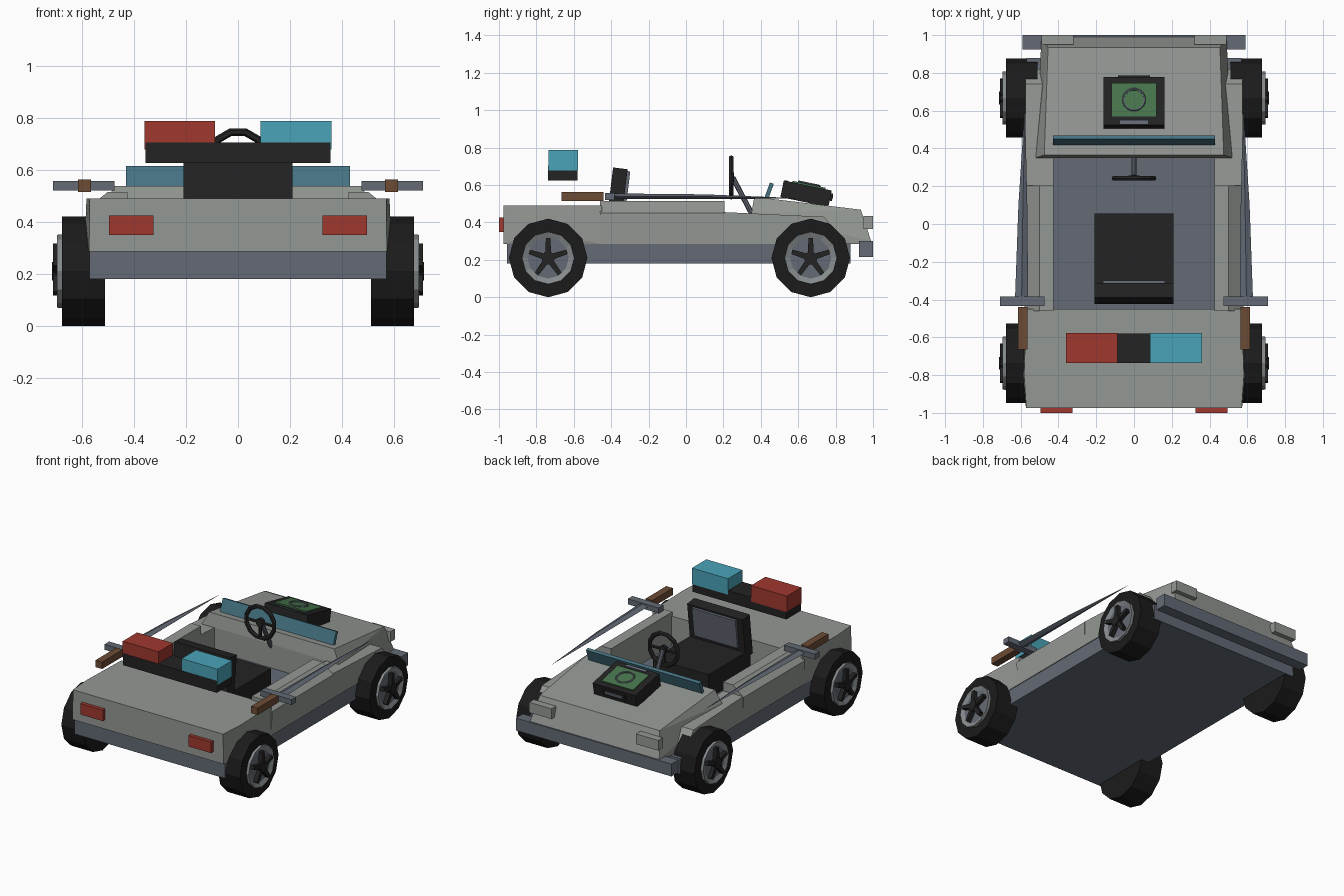
import bpy, bmesh, math
from mathutils import Vector, Matrix

if "Cube" in bpy.data.objects:
    bpy.data.objects.remove(bpy.data.objects["Cube"])


def material(name, hexcode):
    rgb = [int(hexcode[i:i + 2], 16) / 255 for i in (0, 2, 4)]
    m = bpy.data.materials.new(name)
    m.diffuse_color = [c / 12.92 if c < 0.04 else ((c + 0.055) / 1.055) ** 2.4 for c in rgb] + [1]
    m.use_nodes = True
    m.node_tree.nodes["Principled BSDF"].inputs["Base Color"].default_value = m.diffuse_color
    return m


BODY = material("body grey", "949893")
TRIM = material("blue grey", "636A75")
RED = material("red", "A0382F")
CYAN = material("light blue", "4AA3B8")
BLACK = material("black", "232323")
TYRE = material("tyre black", "1B1B1B")
GREEN = material("green", "47754D")
BROWN = material("brown", "6D4B35")
GLASS = material("glass blue", "457282")
RIM = material("rim grey", "868B8D")


def finish(name, bm, *mats):
    bmesh.ops.recalc_face_normals(bm, faces=bm.faces)
    me = bpy.data.meshes.new(name)
    bm.to_mesh(me)
    bm.free()
    for m in mats:
        me.materials.append(m)
    ob = bpy.data.objects.new(name, me)
    bpy.context.collection.objects.link(ob)
    return ob


def box(name, center, size, mat, rx=0.0):
    bm = bmesh.new()
    M = Matrix.Translation(center) @ Matrix.Rotation(rx, 4, 'X') @ Matrix.Diagonal((*size, 1))
    bmesh.ops.create_cube(bm, size=1, matrix=M)
    return finish(name, bm, mat)


def span(name, x, y, z, mat):
    """Box given by its ranges."""
    r = (x, y, z)
    return box(name, [(a + b) / 2 for a, b in r], [abs(b - a) for a, b in r], mat)


def hull(name, pts, mat):
    bm = bmesh.new()
    for p in pts:
        bm.verts.new(p)
    bmesh.ops.convex_hull(bm, input=bm.verts)
    bmesh.ops.dissolve_limit(bm, angle_limit=0.01, verts=bm.verts, edges=bm.edges)
    return finish(name, bm, mat)


def cyl(name, a, b, r, sides, mat):
    """Cylinder from point a to point b."""
    a, b = Vector(a), Vector(b)
    bm = bmesh.new()
    M = Matrix.Translation((a + b) / 2) @ (b - a).to_track_quat('Z', 'Y').to_matrix().to_4x4()
    bmesh.ops.create_cone(bm, cap_ends=True, segments=sides, radius1=r, radius2=r,
                          depth=(b - a).length, matrix=M)
    return finish(name, bm, mat)


def torus(name, M, R, r, n, k, mat):
    bm = bmesh.new()
    rings = []
    for i in range(n):
        t = 2 * math.pi * (i + 0.5) / n
        ring = []
        for j in range(k):
            s = 2 * math.pi * j / k
            q = R + r * math.cos(s)
            ring.append(bm.verts.new(M @ Vector((q * math.cos(t), q * math.sin(t), r * math.sin(s)))))
        rings.append(ring)
    for i in range(n):
        p, q = rings[i], rings[(i + 1) % n]
        for j in range(k):
            bm.faces.new((p[j], q[j], q[(j + 1) % k], p[(j + 1) % k]))
    return finish(name, bm, mat)


# chassis, whose top is also the cockpit floor
span("chassis", (-.57, .57), (-.957, .88), (.18, .287), TRIM)

# rear deck
hull("rear_deck", [(s * x, y, z) for s in (-1, 1) for x, y, z in
     [(.572, -.975, .285), (.57, -.975, .49), (.588, -.8, .35), (.582, -.8, .49),
      (.575, -.45, .285), (.57, -.45, .49)]], BODY)

# hood with a sloping nose
hull("hood", [(s * x, y, z) for s in (-1, 1) for x, y, z in
     [(.52, .35, .285), (.52, .35, .45), (.475, .365, .537), (.455, .935, .468),
      (.49, .99, .30), (.49, .98, .285)]], BODY)

for s, side in ((-1, "left"), (1, "right")):
    # cockpit sill and front fender
    hull(side + "_sill", [(s * x, y, z) for y in (-.46, .205) for x, z in
         [(.575, .285), (.58, .45), (.50, .515), (.425, .515), (.425, .285)]], BODY)
    hull(side + "_fender", [(s * x, y, z) for x in (.425, .575) for y, z in
         [(.2, .285), (.2, .455), (.74, .43), (.82, .32), (.82, .285)]], BODY)

    # lamps
    span(side + "_tail_lamp", (s * .325, s * .495), (-1, -.97), (.35, .425), RED)
    span(side + "_head_lamp", (s * .32, s * .49), (.95, 1), (.365, .435), BODY)

    # sword carried on the side
    hull(side + "_sword_blade", [(s * x, y, z) for x, y, z in
         [(.56, -.40, .54), (.63, -.40, .54), (.595, -.40, .555), (.595, -.40, .525),
          (.565, .1, .538), (.612, .1, .538), (.588, .1, .55), (.588, .1, .525),
          (.577, .64, .528)]], TRIM)
    span(side + "_sword_guard", (s * .475, s * .71), (-.433, -.383), (.52, .557), TRIM)
    span(side + "_sword_grip", (s * .565, s * .615), (-.665, -.44), (.515, .562), BROWN)

    # wheels
    for y, end in ((-.737, "rear"), (.667, "front")):
        n = f"{side}_{end}_"
        cyl(n + "tyre", (s * .51, y, .21), (s * .677, y, .21), .21, 12, TYRE)
        bm = bmesh.new()
        M = Matrix.Translation((s * .675, y, .21)) @ Matrix.Rotation(s * math.pi / 2, 4, 'Y')
        bmesh.ops.create_cone(bm, cap_ends=True, segments=12, radius1=.142, radius2=.14,
                              depth=.04, matrix=M)
        cap = max(bm.faces, key=lambda f: s * f.calc_center_median().x)
        bmesh.ops.inset_individual(bm, faces=[cap], thickness=.03)
        bmesh.ops.translate(bm, verts=cap.verts, vec=(-s * .012, 0, 0))
        cap.material_index = 1
        finish(n + "rim", bm, RIM, TRIM)
        cyl(n + "hub", (s * .67, y, .21), (s * .715, y, .21), .035, 10, BLACK)
        # five tapered spokes
        for i in range(5):
            R = Matrix.Translation((0, y, .21)) @ Matrix.Rotation(i * math.tau / 5, 4, 'X')
            hull(n + f"spoke_{i + 1}", [R @ Vector((s * x, w, z)) for x in (.675, .71)
                 for w, z in [(-.017, 0), (.017, 0), (-.012, .106), (.012, .106)]], BLACK)

# front bumper
span("bumper", (-.59, .59), (.925, 1), (.215, .30), TRIM)

# seat
span("seat_cushion", (-.21, .21), (-.40, .055), (.285, .45), BLACK)
box("seat_back", (0, -.368, .55), (.42, .078, .28), BLACK, math.radians(-7))
box("seat_back_panel", (0, -.325, .575), (.33, .03, .20), TRIM, math.radians(-7))

# floating light bar
span("light_bar_base", (-.355, .355), (-.737, -.58), (.625, .705), BLACK)
span("red_light", (-.36, -.088), (-.735, -.578), (.677, .787), RED)
span("blue_light", (.086, .36), (-.735, -.578), (.677, .787), CYAN)

# low windscreen
box("windscreen", (0, .443, .565), (.86, .022, .095), GLASS, math.radians(-20))

# steering wheel
hub = Vector((0, .242, .64))
torus("steering_wheel", Matrix.Translation(hub) @ Matrix.Rotation(math.pi / 2, 4, 'X'),
      .108, .015, 12, 6, BLACK)
cyl("steering_hub", hub - Vector((0, .012, 0)), hub + Vector((0, .015, 0)), .028, 8, BLACK)
for i, a in enumerate((0, math.pi, -math.pi / 2)):
    cyl(f"steering_spoke_{i + 1}", hub, hub + Vector((math.cos(a), 0, math.sin(a))) * .105, .011, 6, BLACK)
cyl("steering_column", (0, .25, .64), (0, .36, .43), .014, 8, TRIM)

# tilted device on the hood with a green screen
tilt = math.radians(-11.8)
D = Matrix.Translation((0, .642, .553)) @ Matrix.Rotation(tilt, 4, 'X')
box("device_case", D.translation, (.325, .262, .09), BLACK, tilt)
box("device_screen", D @ Vector((0, .005, .047)), (.24, .18, .012), GREEN, tilt)
torus("screen_ring", D @ Matrix.Translation((0, .005, .056)), .057, .006, 16, 5, TRIM)
box("device_handle", D @ Vector((0, .132, .01)), (.17, .02, .04), BLACK, tilt)
box("handle_plate", D @ Vector((0, .140, .01)), (.13, .008, .022), TRIM, tilt)
box("device_hinge", D @ Vector((0, -.115, .044)), (.15, .018, .008), TRIM, tilt)
